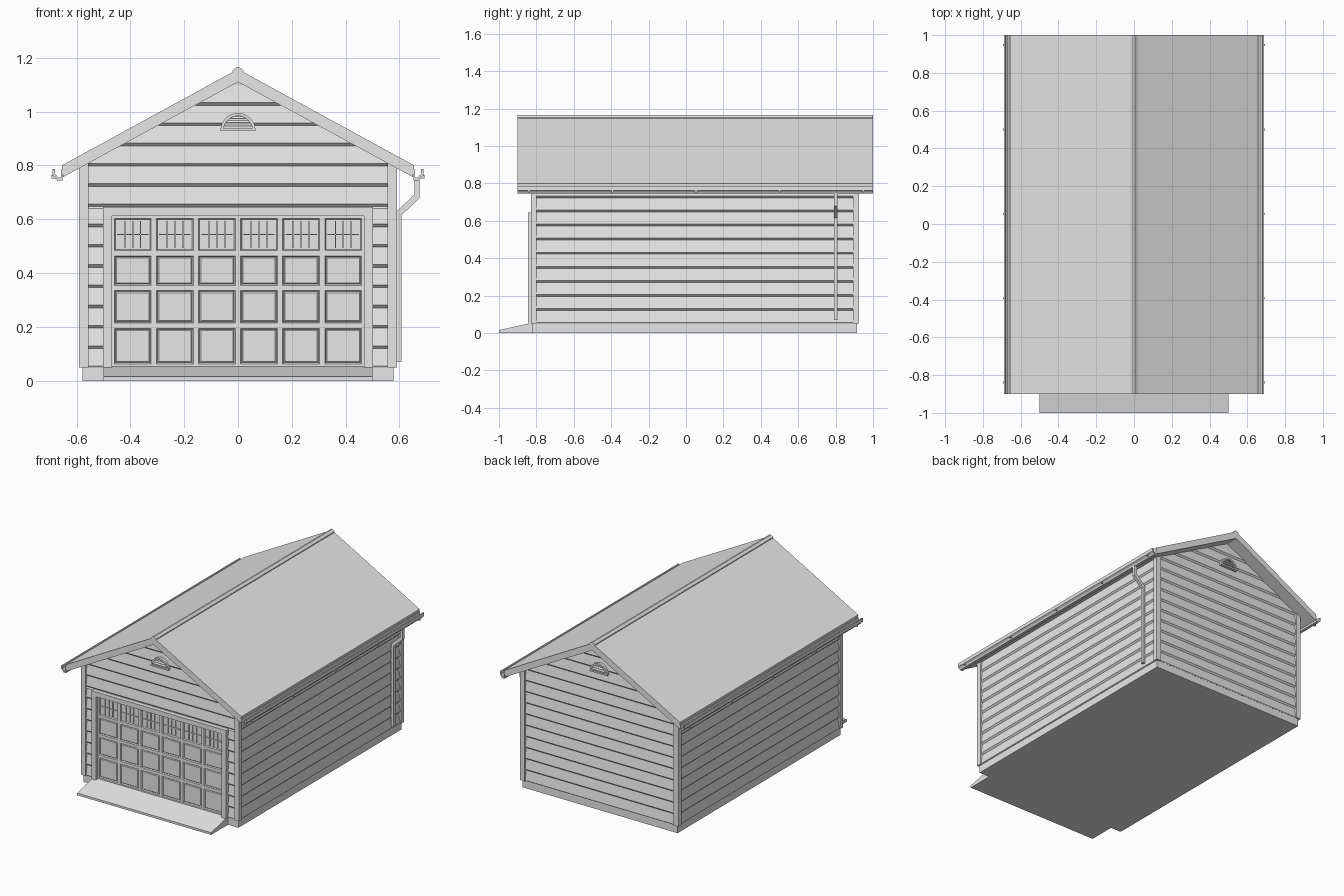
import bpy, bmesh, math
from mathutils import Vector

cube = bpy.data.objects.get("Cube")
if cube:
    bpy.data.objects.remove(cube, do_unlink=True)

# Single painted colour
grey = bpy.data.materials.new("light grey")
grey.use_nodes = True
grey.diffuse_color = (0.8, 0.8, 0.8, 1)
grey.node_tree.nodes["Principled BSDF"].inputs["Base Color"].default_value = (0.8, 0.8, 0.8, 1)

FRONT, BACK, MID = -0.83, 0.925, 0.0475   # outer faces of the corner boards
HALF = 0.59
PITCH, SLOPE, RIDGE = 0.0753, 0.545, 1.11


def add_prism(bm, pts, vec):
    face = bm.faces.new([bm.verts.new(p) for p in pts])
    ext = bmesh.ops.extrude_face_region(bm, geom=[face])["geom"]
    bmesh.ops.translate(bm, verts=[g for g in ext if isinstance(g, bmesh.types.BMVert)], vec=vec)


def add_box(bm, x0, x1, y0, y1, z0, z1):
    add_prism(bm, [(x0, y0, z0), (x1, y0, z0), (x1, y1, z0), (x0, y1, z0)], (0, 0, z1 - z0))


def finish(name, bm, recalc=True):
    if recalc:
        bmesh.ops.recalc_face_normals(bm, faces=bm.faces)
    mesh = bpy.data.meshes.new(name)
    bm.to_mesh(mesh)
    bm.free()
    mesh.materials.append(grey)
    obj = bpy.data.objects.new(name, mesh)
    bpy.context.collection.objects.link(obj)
    return obj


def boxes(name, dims):
    bm = bmesh.new()
    for d in dims:
        add_box(bm, *d)
    return finish(name, bm)


def clip_to_roof(bm):
    for s in (1, -1):
        geom = bm.verts[:] + bm.edges[:] + bm.faces[:]
        bmesh.ops.bisect_plane(bm, geom=geom, plane_co=(0, 0, RIDGE + 0.015),
                               plane_no=(s * SLOPE, 0, 1), clear_outer=True)


def siding_profile(z0, z1):
    # Overlapping boards: each one leans out towards its lower lip
    pts, lip = [(-0.012, z0)], 0.125
    while lip < z1 + 0.02:
        pts += [(0, lip - PITCH + 0.005), (-0.010, lip - 0.005)]
        lip += PITCH
    pts = [p for p in pts[1:] if z0 < p[1] < z1]
    return [(-0.025, z0), (-0.003, z0)] + pts + [(-0.008, z1), (-0.025, z1)]


# Foundation, ramp and inner wall core
boxes("foundation", [(-0.578, 0.578, -0.82, 0.915, 0, 0.05)])
bm = bmesh.new()
add_prism(bm, [(-0.5, -1, 0), (-0.5, -1, 0.015), (-0.5, -0.83, 0.053), (-0.5, -0.8, 0.053), (-0.5, -0.8, 0)], (1, 0, 0))
finish("ramp", bm)
bm = bmesh.new()
add_box(bm, -0.565, 0.565, -0.80, 0.90, 0.05, 1.2)
clip_to_roof(bm)
finish("wall_core", bm)

# Side siding
for s, name in ((1, "left_siding"), (-1, "right_siding")):
    bm = bmesh.new()
    add_prism(bm, [(s * (0.584 + o), -0.81, z) for o, z in siding_profile(0.05, 0.8)], (0, 1.715, 0))
    finish(name, bm)

# End siding, with the front left open for the door
front_parts = [(-0.57, -0.49, 0.05, 0.64), (0.49, 0.57, 0.05, 0.64), (-0.57, 0.57, 0.64, 1.13)]
for s, plane, parts, name in ((-1, FRONT + 0.006, front_parts, "front_siding"),
                              (1, BACK - 0.006, [(-0.57, 0.57, 0.05, 1.13)], "back_siding")):
    bm = bmesh.new()
    for x0, x1, z0, z1 in parts:
        add_prism(bm, [(x0, plane + s * o, z) for o, z in siding_profile(z0, z1)], (x1 - x0, 0, 0))
    clip_to_roof(bm)
    finish(name, bm)

# Corner boards
bm = bmesh.new()
for s in (1, -1):
    for y0, y1 in ((FRONT, FRONT + 0.032), (BACK - 0.032, BACK)):
        x0, x1 = sorted((s * 0.556, s * HALF))
        add_box(bm, x0, x1, y0, y1, 0.05, 0.9)
clip_to_roof(bm)
finish("corner_boards", bm)

# Roof and ridge cap
bm = bmesh.new()
half = [(0, 1.158), (0.655, 0.80), (0.65, 0.757), (0, RIDGE)]
outline = half + [(-x, z) for x, z in half[-2:0:-1]]
add_prism(bm, [(x, -0.9, z) for x, z in outline], (0, 1.9, 0))
finish("roof", bm)
bm = bmesh.new()
cap = [(0.02, 1.143), (0.02, 1.153), (0.005, 1.166), (-0.005, 1.166), (-0.02, 1.153), (-0.02, 1.143)]
add_prism(bm, [(x, -0.9, z) for x, z in cap], (0, 1.9, 0))
finish("ridge_cap", bm)

# Gutters with straps
gutter = [(0.652, 0.785), (0.652, 0.745), (0.672, 0.745), (0.678, 0.755), (0.689, 0.762), (0.689, 0.786),
          (0.680, 0.786), (0.680, 0.768), (0.668, 0.755), (0.658, 0.755), (0.658, 0.785)]
for s, name in ((1, "left_gutter"), (-1, "right_gutter")):
    bm = bmesh.new()
    add_prism(bm, [(s * x, -0.9, z) for x, z in gutter], (0, 1.9, 0))
    for i in range(5):
        y = -0.84 + 0.447 * i
        x0, x1 = sorted((s * 0.675, s * 0.693))
        add_box(bm, x0, x1, y - 0.005, y + 0.005, 0.752, 0.764)
    finish(name, bm)

# Downspout with an offset bend
bm = bmesh.new()
path = [(0.665, 0.75), (0.665, 0.685), (0.598, 0.622), (0.598, 0.07)]
w = 0.009
outer = [(x + w, z - (w * 0.8 if 0 < i < 3 else 0)) for i, (x, z) in enumerate(path)]
inner = [(x - w, z + (w * 0.8 if 0 < i < 3 else 0)) for i, (x, z) in enumerate(path)]
add_prism(bm, [(x, 0.79, z) for x, z in outer + inner[::-1]], (0, 0.02, 0))
finish("downspout", bm)

# Door frame
boxes("door_frame", [(-0.502, -0.469, -0.845, -0.79, 0.05, 0.645), (0.469, 0.502, -0.845, -0.79, 0.05, 0.645),
                     (-0.469, 0.469, -0.845, -0.79, 0.613, 0.645)])

# Garage door: grid of cells, each inset into a raised panel, top row recessed for glass
bm = bmesh.new()
rows = [0.053, 0.205, 0.345, 0.474, 0.613]
xs = [-0.469 + 0.938 * i / 6 for i in range(7)]
DOOR = -0.822
for r in range(4):
    for c in range(6):
        bm.faces.new([bm.verts.new((x, DOOR, z)) for x, z in (
            (xs[c], rows[r]), (xs[c + 1], rows[r]), (xs[c + 1], rows[r + 1]), (xs[c], rows[r + 1]))])
bmesh.ops.remove_doubles(bm, verts=bm.verts, dist=0.0001)
cells = bm.faces[:]
bmesh.ops.inset_individual(bm, faces=cells, thickness=0.014, depth=0)
bmesh.ops.inset_individual(bm, faces=cells, thickness=0.006, depth=-0.007)
lower = [f for f in cells if f.calc_center_median().z < rows[3]]
bmesh.ops.inset_individual(bm, faces=lower, thickness=0.006, depth=0.004)
finish("garage_door", bm, False)

# Window bars in the top row
bars = []
for c in range(6):
    x0, x1 = xs[c] + 0.02, xs[c + 1] - 0.02
    bars.append((x0, x1, DOOR + 0.001, DOOR + 0.008, 0.541, 0.546))
    for k in (1, 2, 3):
        x = x0 + (x1 - x0) * k / 4
        bars.append((x - 0.002, x + 0.002, DOOR + 0.001, DOOR + 0.008, 0.494, 0.593))
boxes("window_bars", bars)

# Door handle
bm = bmesh.new()
add_prism(bm, [(0.468, -0.846, 0.45), (0.478, -0.846, 0.485), (0.468, -0.846, 0.52)], (0, 0.02, 0))
finish("door_handle", bm)


# Half-round gable vents
def arc(r, y):
    return [(r * math.cos(math.pi * i / 16), y, 0.93 + r * math.sin(math.pi * i / 16)) for i in range(17)]


for s, wall, name in ((-1, FRONT, "front_vent"), (1, BACK, "back_vent")):
    bm = bmesh.new()
    face = wall + s * 0.008
    add_prism(bm, arc(0.065, face) + arc(0.054, face)[::-1], (0, -s * 0.03, 0))
    add_prism(bm, arc(0.056, wall - s * 0.002), (0, -s * 0.015, 0))
    y0, y1 = sorted((face, face - s * 0.02))
    add_box(bm, -0.065, 0.065, y0, y1, 0.928, 0.938)
    for k in range(1, 4):
        z = 0.935 + 0.014 * k
        reach = math.sqrt(0.056 ** 2 - (z - 0.93) ** 2)
        add_prism(bm, [(-reach, wall - s * 0.003, z + 0.006), (-reach, wall + s * 0.005, z - 0.003),
                       (-reach, wall - s * 0.003, z - 0.001)], (2 * reach, 0, 0))
    finish(name, bm)
